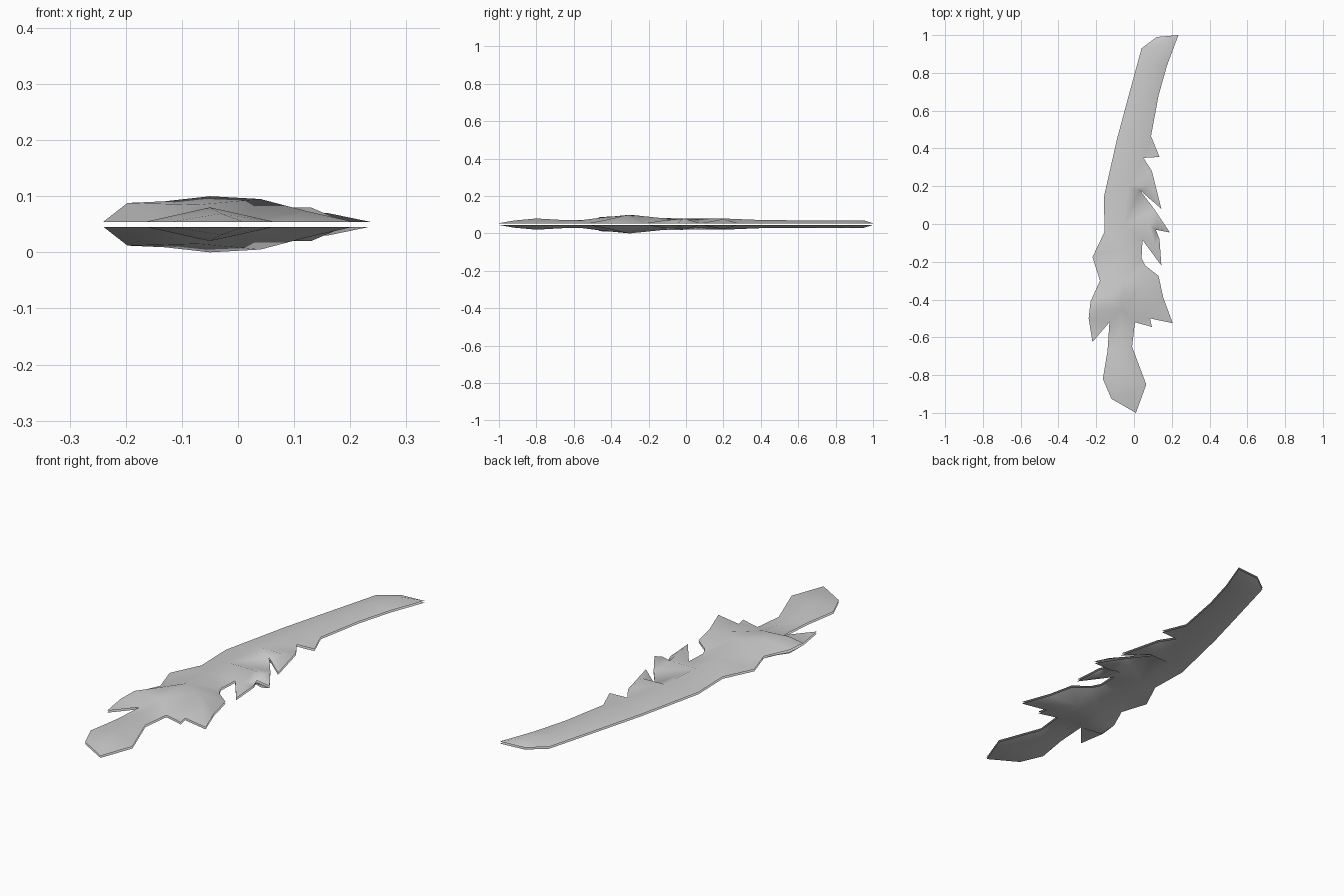
import bpy
import bmesh
from mathutils import Vector
from mathutils.geometry import delaunay_2d_cdt

# Remove the default object only
default_cube = bpy.data.objects.get("Cube")
if default_cube:
    bpy.data.objects.remove(default_cube, do_unlink=True)

MID_HEIGHT = 0.05      # height of the plane between the two halves
HALF_GAP = 0.0045      # each open half starts this far from that plane


def make_material(name, colour):
    material = bpy.data.materials.new(name)
    material.use_nodes = True
    material.diffuse_color = colour
    shader = material.node_tree.nodes["Principled BSDF"]
    shader.inputs["Base Color"].default_value = colour
    return material


# Outline, anticlockwise seen from above, section by section
blade_back = [(.235, 1), (.12, .99), (.04, .93), (-.02, .71), (-.09, .45),
              (-.16, .14), (-.155, -.04)]
guard_back = [(-.22, -.175), (-.18, -.3), (-.23, -.41), (-.24, -.5),
              (-.22, -.625), (-.13, -.52)]
handle = [(-.14, -.67), (-.165, -.82), (-.12, -.925), (.01, -1),
          (.065, -.85), (-.01, -.65), (.005, -.52)]
guard_front = [(.095, -.545), (.085, -.5), (.205, -.525), (.155, -.39),
               (.13, -.275), (.06, -.22), (.04, -.18)]
teeth = [(.045, -.085), (.145, -.22), (.135, -.08), (.115, -.03),
         (.19, -.045), (.11, .075), (.03, .18), (.145, .08), (.095, .28),
         (.05, .35), (.135, .355)]
blade_edge = [(.09, .465), (.13, .68), (.175, .84)]
outline = blade_back + guard_back + handle + guard_front + teeth + blade_edge

# Crest lines: x, y and height above the middle plane
main_crest = [(.16, .95, .02), (.09, .85, .02), (.05, .68, .02),
              (0, .42, .021), (-.03, .2, .03), (-.05, 0, .03),
              (-.06, -.13, .032), (-.05, -.3, .05), (-.07, -.45, .035),
              (-.07, -.56, .021), (-.07, -.66, .022), (-.05, -.8, .03),
              (-.03, -.92, .019)]
guard_back_crest = [(-.05, -.3, .05), (-.13, -.38, .041), (-.197, -.46, .038)]
guard_front_crest = [(-.05, -.3, .05), (.04, -.33, .045), (.12, -.42, .024)]
middle_teeth_crest = [(-.05, 0, .03), (.08, 0, .03), (.13, -.015, .03)]
lower_tooth_crest = [(.08, 0, .03), (.11, -.11, .021)]
upper_tooth_crest = [(-.03, .2, .03), (.08, .2, .027)]
crests = [main_crest, guard_back_crest, guard_front_crest,
          middle_teeth_crest, lower_tooth_crest, upper_tooth_crest]


def build_half_shell(name):
    """Stretch a surface from the flat outline up over the crest lines."""
    points = [Vector(p) for p in outline]
    heights = [HALF_GAP] * len(outline)
    index_of = {}
    crest_edges = []
    for crest in crests:
        for point in crest:
            if point not in index_of:
                index_of[point] = len(points)
                points.append(Vector(point[:2]))
                heights.append(point[2])
        crest_edges += [(index_of[a], index_of[b])
                        for a, b in zip(crest, crest[1:])]

    border = list(range(len(outline)))
    flat, _, faces, sources, _, _ = delaunay_2d_cdt(
        points, crest_edges, [border], 1, 1e-5)

    bm = bmesh.new()
    verts = []
    for position, source in zip(flat, sources):
        height = heights[source[0]] if source else HALF_GAP
        verts.append(bm.verts.new((position.x, position.y, height)))
    for face in faces:
        new_face = bm.faces.new([verts[i] for i in face])
        new_face.smooth = True
        new_face.normal_update()
        if new_face.normal.z < 0:
            new_face.normal_flip()

    mesh = bpy.data.meshes.new(name)
    bm.to_mesh(mesh)
    bm.free()
    shell = bpy.data.objects.new(name, mesh)
    bpy.context.scene.collection.objects.link(shell)
    return shell


# Jagged blade: one shaped half, mirrored below the middle plane
jagged_blade = build_half_shell("jagged_blade")
jagged_blade.location.z = MID_HEIGHT
jagged_blade.data.materials.append(
    make_material("pale_grey", (0.6, 0.6, 0.6, 1)))
mirror = jagged_blade.modifiers.new("lower_half", 'MIRROR')
mirror.use_axis = (False, False, True)
mirror.use_mirror_merge = False
